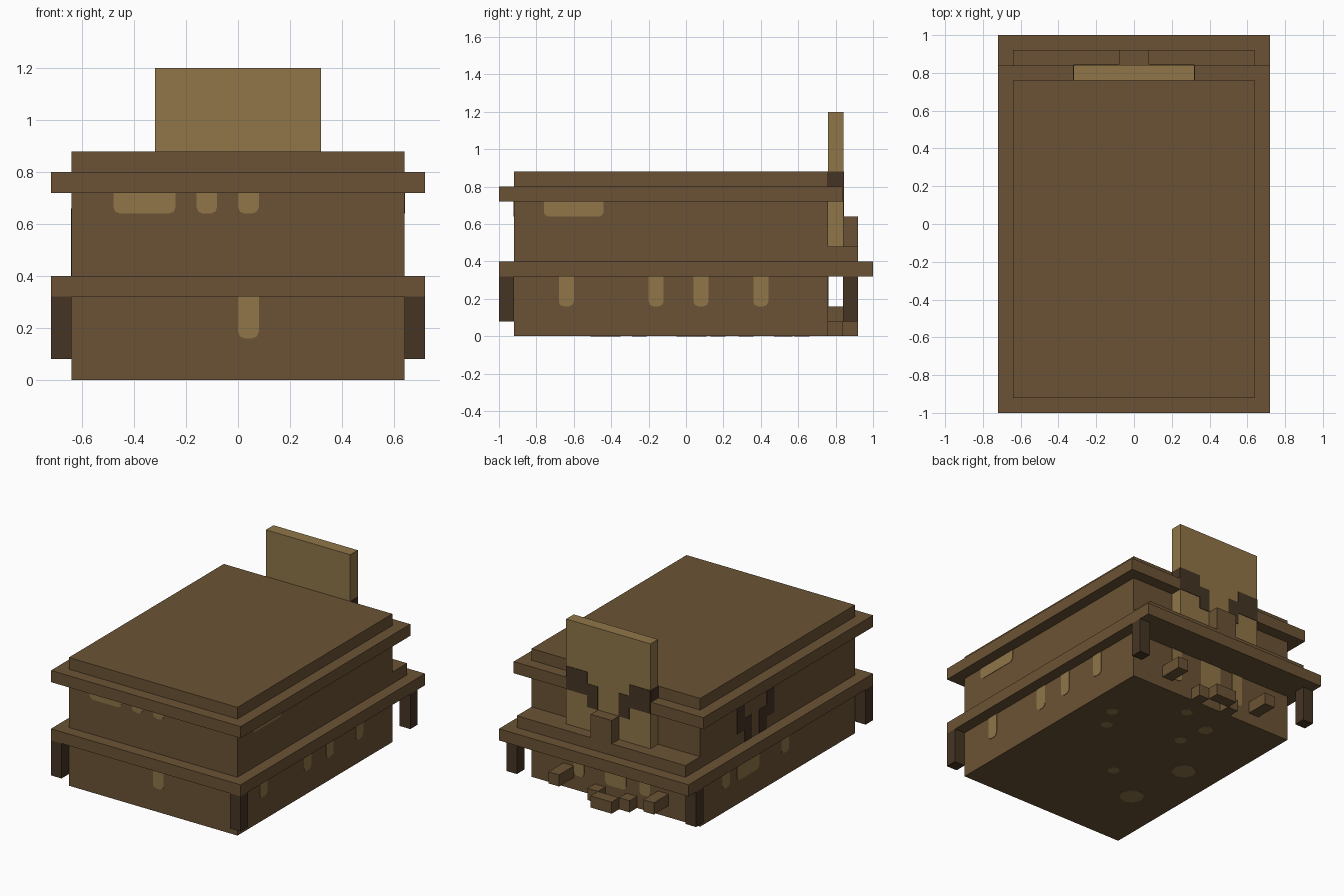
import bpy, bmesh
from math import cos, sin, pi
from mathutils import Vector

cube = bpy.data.objects.get("Cube")
if cube:
    bpy.data.objects.remove(cube, do_unlink=True)


def material(name, rgb):
    m = bpy.data.materials.new(name)
    m.use_nodes = True
    col = (*rgb, 1)
    m.diffuse_color = col
    bsdf = next(n for n in m.node_tree.nodes if n.type == 'BSDF_PRINCIPLED')
    bsdf.inputs["Base Color"].default_value = col
    bsdf.inputs["Roughness"].default_value = 0.9
    return m


BROWN = material("brown", (0.146, 0.086, 0.035))
TAN = material("tan", (0.278, 0.18, 0.066))
DARK = material("dark_brown", (0.06, 0.035, 0.017))


def finish(name, bm, mat):
    bmesh.ops.recalc_face_normals(bm, faces=bm.faces)
    mesh = bpy.data.meshes.new(name)
    bm.to_mesh(mesh)
    bm.free()
    mesh.materials.append(mat)
    obj = bpy.data.objects.new(name, mesh)
    bpy.context.collection.objects.link(obj)
    return obj


def box(name, xs, ys, zs, mat=BROWN):
    bm = bmesh.new()
    bmesh.ops.create_cube(bm, size=1)
    for v in bm.verts:
        v.co = [(r[0] + r[1]) / 2 + c * (r[1] - r[0])
                for r, c in zip((xs, ys, zs), v.co)]
    return finish(name, bm, mat)


def plate(name, points, normal, mat):
    """Thin painted plate raised from a wall along its normal."""
    bm = bmesh.new()
    n = Vector(normal)
    face = bm.faces.new([bm.verts.new(Vector(p) - n * 0.002) for p in points])
    ext = bmesh.ops.extrude_face_region(bm, geom=[face])["geom"]
    bmesh.ops.translate(bm, vec=n * 0.005,
                        verts=[g for g in ext if isinstance(g, bmesh.types.BMVert)])
    return finish(name, bm, mat)


def wall_plate(name, axis, wall, a, b, low, high, mat=TAN, r=0.025):
    """Patch on a wall facing x (axis 0) or y (axis 1); r clips the lower corners."""
    outline = [(a, high), (a, low + r), (a + r * 0.3, low + r * 0.3), (a + r, low),
               (b - r, low), (b - r * 0.3, low + r * 0.3), (b, low + r), (b, high)]
    if r == 0:
        outline = [(a, high), (a, low), (b, low), (b, high)]
    normal = [0, 0, 0]
    normal[axis] = 1 if wall > 0 else -1
    pts = [(wall, s, z) if axis == 0 else (s, wall, z) for s, z in outline]
    return plate(name, pts, normal, mat)


# Stacked body: two storeys, two overhanging slabs and a raised lid
W, O = 0.64, 0.72
BODY = (-0.92, 0.76)
box("lower_body", (-W, W), BODY, (0, 0.32))
box("lower_slab", (-O, O), (-1, 1), (0.32, 0.4))
box("upper_body", (-W, W), BODY, (0.4, 0.72))
box("upper_slab", (-O, O), (-1, 0.84), (0.72, 0.8))
box("lid", (-W, W), BODY, (0.8, 0.88))
box("back_ledge", (-W, W), (0.76, 0.92), (0.4, 0.48))

# Dark corner posts
for s, side in ((-1, "right"), (1, "left")):
    xs = sorted((s * W, s * O))
    box("front_post_" + side, xs, (-1, -0.92), (0.08, 0.32), DARK)
    box("back_post_" + side, xs, (0.84, 0.92), (0.08, 0.32), DARK)

# Upright board at the back, with dark stepped marks
box("back_board", (-0.32, 0.32), (0.76, 0.842), (0.48, 1.2), TAN)
box("board_block", (-0.08, 0.08), (0.84, 0.92), (0.48, 0.64))
for s in (-1, 1):
    a, b = sorted((s * 0.16, s * 0.32))
    wall_plate("board_mark_outer", 1, 0.842, a, b, 0.72, 0.88, DARK, 0)
    a, b = sorted((s * 0.08, s * 0.16))
    wall_plate("board_mark_inner", 1, 0.842, a, b, 0.64, 0.8, DARK, 0)
    wall_plate("board_mark_side", 0, s * 0.32, 0.76, 0.842, 0.72, 0.88, DARK, 0)

# Small blocks at the foot of the back wall
for s in (-1, 1):
    box("back_peg", sorted((s * 0.32, s * 0.4)), (0.76, 0.92), (0.08, 0.16))
    box("step_side", sorted((s * 0.08, s * 0.16)), (0.76, 0.84), (0, 0.08))
box("step_middle", (-0.08, 0.08), (0.84, 0.92), (0, 0.08))

# Tan drips below the slabs
for a, b in ((-0.48, -0.24), (-0.16, -0.08), (0, 0.08)):
    wall_plate("front_upper_drip", 1, -0.92, a, b, 0.64, 0.72)
wall_plate("front_lower_drip", 1, -0.92, 0, 0.08, 0.16, 0.32)
wall_plate("left_upper_drip", 0, W, -0.76, -0.44, 0.64, 0.72)
for y in (-0.68, -0.2, 0.04, 0.36):
    wall_plate("left_lower_drip", 0, W, y, y + 0.08, 0.16, 0.32)
for a, b in ((-0.2, -0.12), (0.12, 0.36), (0.44, 0.52)):
    wall_plate("right_lower_drip", 0, -W, a, b, 0.16, 0.32)
for a, b in ((-0.26, -0.18), (-0.08, 0.08), (0.24, 0.32)):
    wall_plate("back_lower_drip", 1, 0.76, a, b, 0.1, 0.32)

# Dark stepped mark on the right wall
for s in (-1, 1):
    a, b = sorted((0.16 + s * 0.12, 0.16 + s * 0.2))
    wall_plate("right_mark_outer", 0, -W, a, b, 0.48, 0.66, DARK, 0)
    a, b = sorted((0.16 + s * 0.04, 0.16 + s * 0.12))
    wall_plate("right_mark_inner", 0, -W, a, b, 0.4, 0.56, DARK, 0)

# Tan spots on the underside
for x, y, r in ((0.45, 0.32, 0.04), (0.37, 0.17, 0.04), (0.08, 0.62, 0.04),
                (-0.12, 0.32, 0.04), (-0.16, 0.52, 0.05), (-0.04, -0.25, 0.04),
                (-0.39, 0.03, 0.08), (-0.34, -0.43, 0.08)):
    ring = [(x + r * cos(i * pi / 4), y + r * sin(i * pi / 4), 0.002) for i in range(8)]
    plate("underside_spot", ring, (0, 0, -1), TAN)
